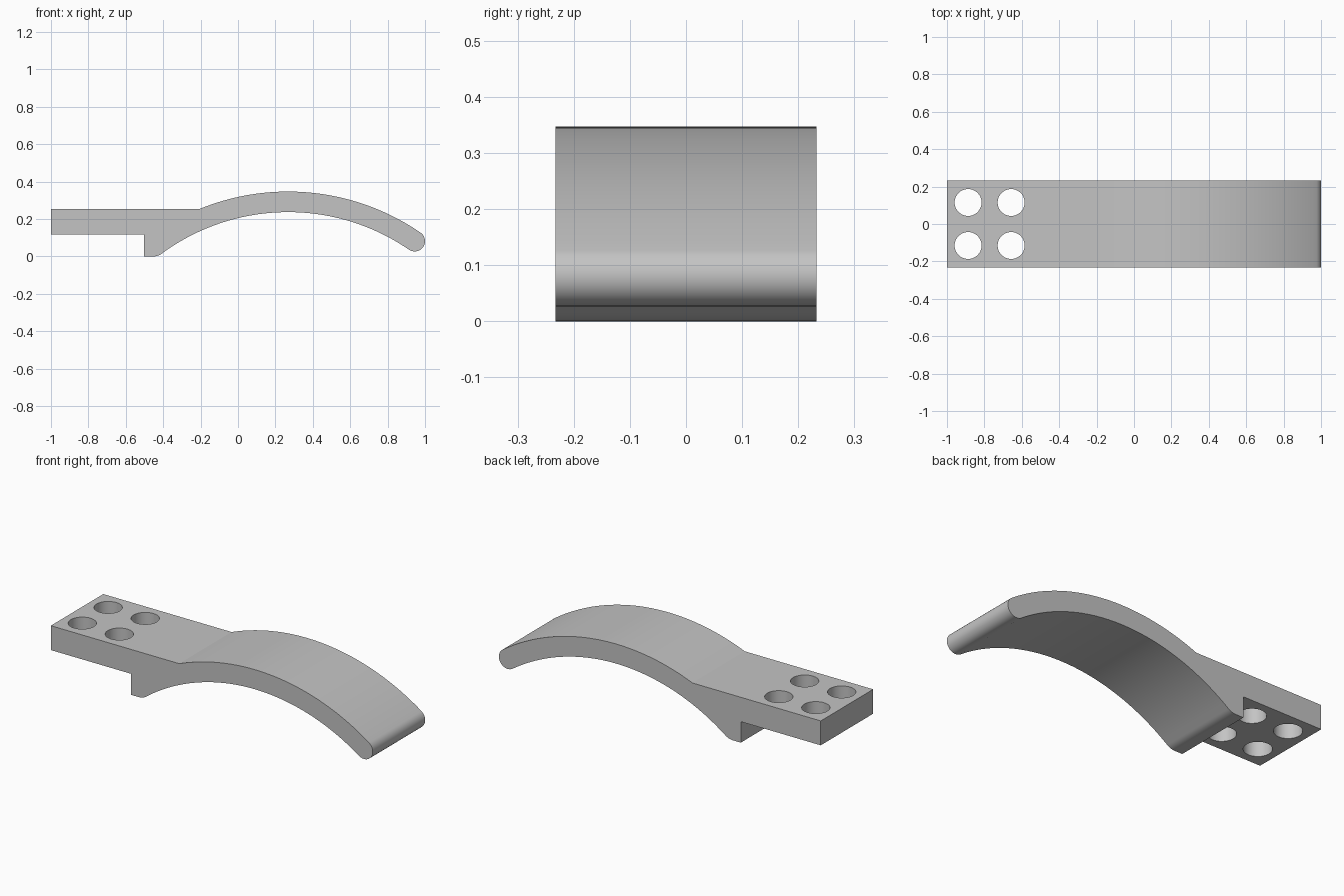
import bpy, bmesh
from math import sin, cos, atan2, sqrt, pi, radians
from mathutils import Vector

cube = bpy.data.objects.get("Cube")
if cube:
    bpy.data.objects.remove(cube, do_unlink=True)

HALF_W = 0.2325
TOP_Z, UNDER_Z = 0.255, 0.118
R_OUT, R_IN = 1.25, 1.14
CENTRE = Vector((0.268, -0.903))


def arc(centre, radius, start, end, steps):
    """Points along a circular arc in the x-z plane."""
    angles = [start + (end - start) * i / steps for i in range(steps + 1)]
    return [centre + radius * Vector((cos(a), sin(a))) for a in angles]


# Single grey material
grey = bpy.data.materials.new("plain grey")
grey.use_nodes = True
colour = (0.55, 0.55, 0.55, 1)
grey.diffuse_color = colour
grey.node_tree.nodes["Principled BSDF"].inputs["Base Color"].default_value = colour

# Key angles of the curved arm
rise = TOP_Z - CENTRE.y
arm_start = atan2(rise, -sqrt(R_OUT ** 2 - rise ** 2))
r_mid, r_tip = (R_OUT + R_IN) / 2, (R_OUT - R_IN) / 2
reach = 1 - r_tip - CENTRE.x
arm_end = atan2(sqrt(r_mid ** 2 - reach ** 2), reach)
tip = CENTRE + Vector((cos(arm_end), sin(arm_end))) * r_mid

# Small fillet joining the underside arc to the foot
r_fil = 0.08
fil_z = r_fil - CENTRE.y
fil_x = -sqrt((R_IN + r_fil) ** 2 - fil_z ** 2)
fillet = CENTRE + Vector((fil_x, fil_z))
foot_angle = atan2(fil_z, fil_x)

# Side outline: plate, arm top, rounded tip, arm underside, foot
outline = [Vector((-1, UNDER_Z)), Vector((-1, TOP_Z))]
outline += arc(CENTRE, R_OUT, arm_start, arm_end, 48)
outline += arc(tip, r_tip, arm_end, arm_end - pi, 24)[1:]
outline += arc(CENTRE, R_IN, arm_end, foot_angle, 52)[1:]
outline += arc(fillet, r_fil, foot_angle - pi, -pi / 2, 6)[1:]
outline += [Vector((-0.503, 0)), Vector((-0.503, UNDER_Z))]

bm = bmesh.new()
side = bm.faces.new([bm.verts.new((p.x, -HALF_W, p.y)) for p in outline])
extruded = bmesh.ops.extrude_face_region(bm, geom=[side], use_keep_orig=True)
verts = [g for g in extruded["geom"] if isinstance(g, bmesh.types.BMVert)]
bmesh.ops.translate(bm, verts=verts, vec=(0, 2 * HALF_W, 0))
bmesh.ops.recalc_face_normals(bm, faces=bm.faces)
mesh = bpy.data.meshes.new("curved_lever")
bm.to_mesh(mesh)
bm.free()
mesh.materials.append(grey)
lever = bpy.data.objects.new("curved_lever", mesh)
bpy.context.collection.objects.link(lever)

# Four mounting holes through the plate
bpy.ops.object.select_all(action="DESELECT")
for x in (-0.887, -0.657):
    for y in (-0.115, 0.115):
        bpy.ops.mesh.primitive_cylinder_add(
            vertices=48, radius=0.072, depth=0.5, location=(x, y, 0.19))
        cutter = bpy.context.object
        cutter.name = "hole_cutter"
        cutter.hide_render = True
        cutter.data.materials.append(grey)
        cut = lever.modifiers.new("mounting_hole", "BOOLEAN")
        cut.operation = "DIFFERENCE"
        cut.solver = "EXACT"
        cut.object = cutter
        bpy.ops.object.select_all(action="DESELECT")
        bpy.context.view_layer.objects.active = lever
        lever.select_set(True)
        bpy.ops.object.modifier_apply(modifier=cut.name)
        bpy.data.objects.remove(cutter, do_unlink=True)

# Smooth curves, crisp edges
bpy.ops.object.shade_smooth_by_angle(angle=radians(15))
